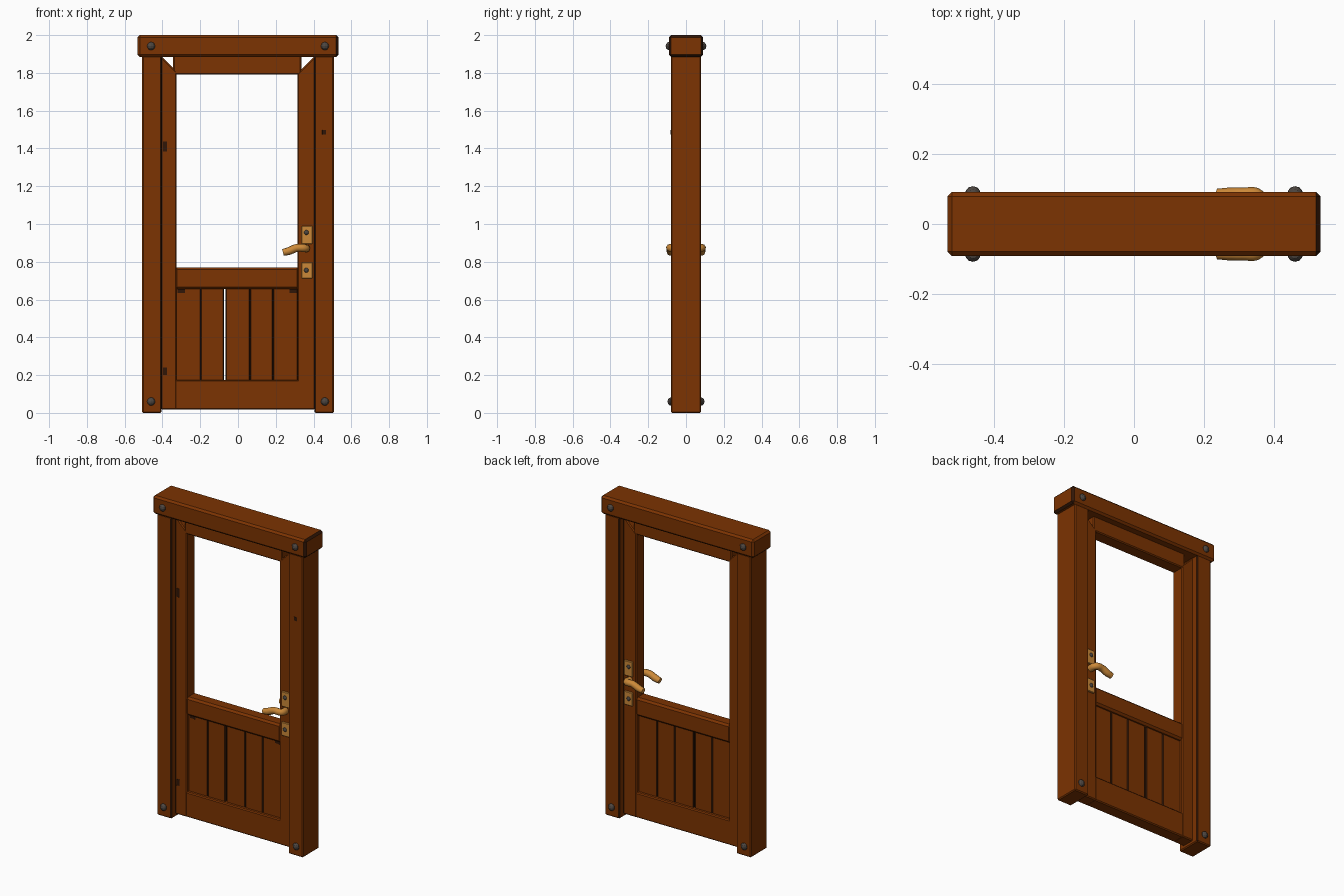
import bpy, bmesh
from mathutils import Matrix

cube = bpy.data.objects.get("Cube")
if cube:
    bpy.data.objects.remove(cube, do_unlink=True)


def material(name, rgb):
    m = bpy.data.materials.new(name)
    m.use_nodes = True
    m.diffuse_color = (*rgb, 1)
    bsdf = next(n for n in m.node_tree.nodes if n.type == 'BSDF_PRINCIPLED')
    bsdf.inputs["Base Color"].default_value = (*rgb, 1)
    return m


WOOD = material("brown wood", (0.2, 0.033, 0.0005))
DARK = material("dark stained wood", (0.03, 0.008, 0.002))
BRASS = material("brass", (0.6, 0.25, 0.04))
IRON = material("dark iron", (0.075, 0.062, 0.053))


def add_object(name, bm, *mats):
    mesh = bpy.data.meshes.new(name)
    bm.to_mesh(mesh)
    bm.free()
    for m in mats:
        mesh.materials.append(m)
    ob = bpy.data.objects.new(name, mesh)
    bpy.context.collection.objects.link(ob)


def prism(name, outline, y0, y1, mat=WOOD, bevel=0.006, stained=None):
    """Chamfered x-z outline along y; stained(normal) picks the dark faces."""
    bm = bmesh.new()
    face = bm.faces.new([bm.verts.new((x, y0, z)) for x, z in outline])
    new = bmesh.ops.extrude_face_region(bm, geom=[face])["geom"]
    verts = [v for v in new if isinstance(v, bmesh.types.BMVert)]
    bmesh.ops.translate(bm, verts=verts, vec=(0, y1 - y0, 0))
    bmesh.ops.recalc_face_normals(bm, faces=bm.faces)
    bmesh.ops.bevel(bm, geom=bm.edges[:], offset=bevel, segments=1,
                    profile=0.5, affect='EDGES')
    bm.normal_update()
    for f in bm.faces:
        f.material_index = int(bool(stained and stained(f.normal)))
    add_object(name, bm, mat, DARK)


def rect(x0, x1, z0, z1):
    return [(x0, z0), (x1, z0), (x1, z1), (x0, z1)]


def box(name, x0, x1, z0, z1, depth, **kw):
    prism(name, rect(x0, x1, z0, z1), -depth, depth, **kw)


def dome(name, x, z, y, side, radius, height):
    """Half-buried rounded bolt head on the front (-1) or back (1)."""
    bm = bmesh.new()
    bmesh.ops.create_uvsphere(bm, u_segments=10, v_segments=6, radius=1)
    bmesh.ops.transform(bm, verts=bm.verts, matrix=Matrix.Translation((x, side * y, z))
                        @ Matrix.Diagonal((radius, height, radius, 1)))
    add_object(name, bm, IRON)


# Outer frame, stained where the posts meet the door
box("lintel", -0.532, 0.532, 1.885, 2.0, 0.091, bevel=0.012,
    stained=lambda n: 0.3 < n.x < 0.95)
for label, s in (("left", 1), ("right", -1)):
    box(label + "_post", *sorted((s * 0.405, s * 0.507)), 0, 1.89, 0.08,
        stained=lambda n: n.x * s < -0.3 and abs(n.y) > 0.3)

# Door leaf: stiles with mitred tops, then rails
for label, s, inner in (("left", 1, 0.315), ("right", -1, 0.326)):
    slope = 1.89 - (0.408 - inner)
    prism(label + "_stile", [(s * inner, 0.018), (s * 0.408, 0.018),
                             (s * 0.408, 1.89), (s * inner, slope)], -0.042, 0.042,
          stained=lambda n: n.x * s > 0.3 and abs(n.y) > 0.3)
box("top_rail", -0.343, 0.335, 1.792, 1.89, 0.041)
box("middle_rail", -0.335, 0.325, 0.655, 0.77, 0.041, bevel=0.012)
box("bottom_rail", -0.335, 0.325, 0.018, 0.175, 0.041)

# Lower panel planks with dark edges and one open gap
edges = (-0.33, -0.197, -0.07, 0.063, 0.186, 0.318)
for i, (a, b) in enumerate(zip(edges, edges[1:])):
    left = a + 0.004 if i == 2 else a
    right = b - 0.004 if i == 1 else b
    box(f"plank_{i + 1}", left, right, 0.165, 0.665, 0.02, bevel=0.005,
        stained=lambda n: abs(n.y) < 0.95)

# Dark knots and stains on the front
for i, (x, z, w, h, y) in enumerate(((-0.387, 1.41, 0.011, 0.027, 0.042),
                                     (-0.387, 0.22, 0.011, 0.02, 0.042),
                                     (0.456, 1.485, 0.01, 0.012, 0.08),
                                     (-0.3, 0.645, 0.02, 0.01, 0.02),
                                     (0.292, 0.645, 0.02, 0.01, 0.02))):
    prism(f"wood_stain_{i + 1}", rect(x - w, x + w, z - h, z + h),
          -y - 0.001, -y + 0.003, mat=DARK, bevel=0.0005)

for label, s in (("front", -1), ("back", 1)):
    # Bolt heads on lintel and posts
    for x in (-0.46, 0.46):
        tag = "left" if x > 0 else "right"
        dome(f"{label}_{tag}_lintel_bolt", x, 1.942, 0.088, s, 0.022, 0.02)
        dome(f"{label}_{tag}_post_bolt", x, 0.06, 0.078, s, 0.022, 0.02)

    # Upper and lower handle plates with their screws
    for part, z0, z1, screw in (("lower", 0.712, 0.797, 0.755),
                                ("upper", 0.895, 0.99, 0.955)):
        prism(f"{label}_{part}_handle_plate", rect(0.337, 0.395, z0, z1),
              *sorted((s * 0.038, s * 0.052)), mat=BRASS, bevel=0.003)
        dome(f"{label}_{part}_plate_screw", 0.362, screw, 0.051, s, 0.013, 0.009)

    # Curved lever
    curve = bpy.data.curves.new(label + "_lever", 'CURVE')
    curve.dimensions = '3D'
    curve.bevel_depth = 0.021
    curve.bevel_resolution = 2
    curve.resolution_u = 5
    curve.use_fill_caps = True
    path = ((0.36, 0.04, 0.87), (0.355, 0.078, 0.872), (0.31, 0.083, 0.873),
            (0.27, 0.083, 0.857), (0.238, 0.083, 0.849))
    spline = curve.splines.new('BEZIER')
    spline.bezier_points.add(len(path) - 1)
    for p, (x, y, z) in zip(spline.bezier_points, path):
        p.co = (x, s * y, z)
        p.handle_left_type = p.handle_right_type = 'AUTO'
    spline.bezier_points[-1].radius = 0.85
    curve.materials.append(BRASS)
    lever = bpy.data.objects.new(label + "_lever", curve)
    bpy.context.collection.objects.link(lever)
